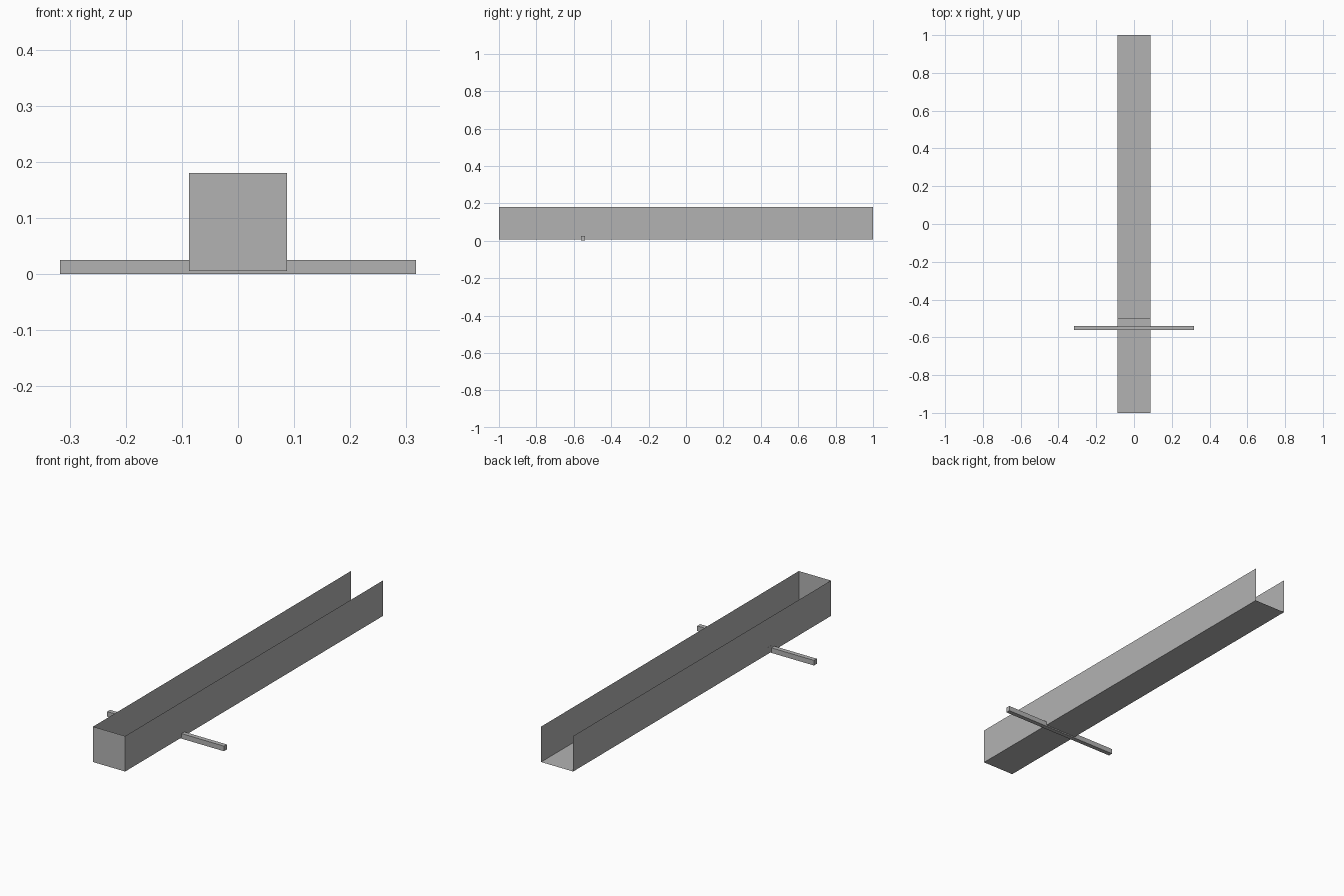
import bpy
import bmesh

# Remove the default cube
default = bpy.data.objects.get("Cube")
if default:
    bpy.data.objects.remove(default, do_unlink=True)

# Single plain grey
grey = bpy.data.materials.new("plain_grey")
grey.use_nodes = True
colour = (0.45, 0.45, 0.45, 1.0)
grey.diffuse_color = colour
grey.node_tree.nodes["Principled BSDF"].inputs["Base Color"].default_value = colour


def box(name, low, high, is_open=lambda normal: False):
    """Box between two corners, leaving out the sides that is_open picks."""
    bm = bmesh.new()
    bmesh.ops.create_cube(bm, size=1)
    bm.normal_update()
    removed = [f for f in bm.faces if is_open(f.normal)]
    bmesh.ops.delete(bm, geom=removed, context="FACES")
    for v in bm.verts:
        v.co = [lo + (c + 0.5) * (hi - lo) for c, lo, hi in zip(v.co, low, high)]
    mesh = bpy.data.meshes.new(name)
    bm.to_mesh(mesh)
    bm.free()
    mesh.materials.append(grey)
    obj = bpy.data.objects.new(name, mesh)
    bpy.context.collection.objects.link(obj)
    return obj


# Thin sheet trough, open at the top and at the back end
box("trough", (-0.087, -1, 0.006), (0.087, 1, 0.18),
    lambda n: n.z > 0.5 or n.y > 0.5)

# Cross bar passing through both walls
box("cross_bar", (-0.317, -0.562, 0), (0.317, -0.54, 0.025))

# Low block across the trough floor, just behind the bar
box("floor_block", (-0.0875, -0.546, 0.007), (0.0868, -0.497, 0.038))
